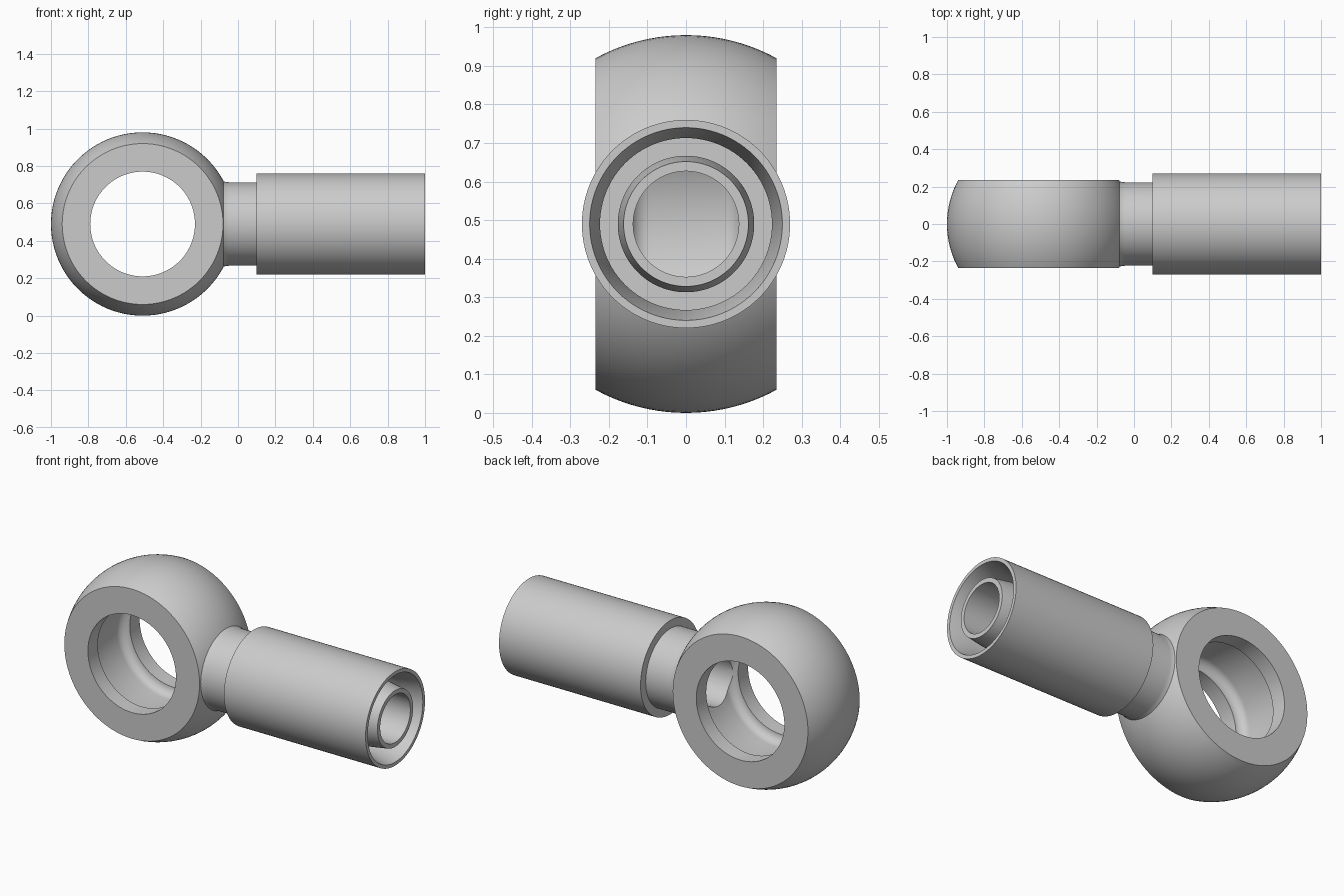
import bpy, bmesh
from math import sin, cos, pi, asin, radians

if "Cube" in bpy.data.objects:
    bpy.data.objects.remove(bpy.data.objects["Cube"], do_unlink=True)

CENTRE_Z = 0.49
EYE_X = -0.51
BALL_R, HALF_WIDTH, HOLE_R = 0.49, 0.235, 0.28
BORE_R = 0.137

steel = bpy.data.materials.new("light grey steel")
steel.use_nodes = True
GREY = (0.6, 0.6, 0.6, 1)
steel.diffuse_color = GREY
steel.node_tree.nodes["Principled BSDF"].inputs["Base Color"].default_value = GREY


def lathe(name, profile, axis, origin_x, segments=96):
    """Spin a closed profile of (along, radius) points around the x or y axis."""
    bm = bmesh.new()
    rings = []
    for i in range(segments):
        a = 2 * pi * i / segments
        ring = []
        for along, r in profile:
            side, up = r * cos(a), r * sin(a)
            co = (along, side, up) if axis == "x" else (side, along, up)
            ring.append(bm.verts.new(co))
        rings.append(ring)
    n = len(profile)
    for i in range(segments):
        here, there = rings[i], rings[(i + 1) % segments]
        for j in range(n):
            k = (j + 1) % n
            bm.faces.new((here[j], here[k], there[k], there[j]))
    bmesh.ops.recalc_face_normals(bm, faces=bm.faces)
    mesh = bpy.data.meshes.new(name)
    bm.to_mesh(mesh)
    bm.free()
    mesh.materials.append(steel)
    obj = bpy.data.objects.new(name, mesh)
    obj.location = (origin_x, 0, CENTRE_Z)
    bpy.context.collection.objects.link(obj)
    return obj


def activate(obj):
    bpy.ops.object.select_all(action="DESELECT")
    obj.select_set(True)
    bpy.context.view_layer.objects.active = obj


def smooth(obj):
    activate(obj)
    bpy.ops.object.shade_smooth_by_angle(angle=radians(30))


# Eye: a ball with two flat sides, a through hole and a rounded inner groove
edge = asin(HALF_WIDTH / BALL_R)
STEPS = 20
ball = [(BALL_R * sin(t), BALL_R * cos(t))
        for t in (edge * (2 * i / STEPS - 1) for i in range(STEPS + 1))]
GROOVE, FILLET = 0.145, 0.05
corner = [(GROOVE - FILLET + FILLET * cos(t), HOLE_R + FILLET * sin(t))
          for t in (pi / 2 * i / 8 for i in range(9))]
hole = [(HALF_WIDTH, HOLE_R)] + corner
hole += [(-y, r) for y, r in reversed(hole)]
eye = lathe("eye", ball + hole, "y", EYE_X)

# Cross drilling from the stem into the eye
bpy.ops.mesh.primitive_cylinder_add(
    vertices=96, radius=BORE_R, depth=0.6,
    location=(EYE_X + 0.3, 0, CENTRE_Z), rotation=(0, pi / 2, 0))
drill = bpy.context.object
drill.name = "bore_cutter"
drill.hide_render = True
drill.data.materials.append(steel)
cut = eye.modifiers.new("bore", "BOOLEAN")
cut.operation = "DIFFERENCE"
cut.solver = "EXACT"
cut.object = drill
activate(eye)
bpy.ops.object.modifier_apply(modifier=cut.name)
bpy.data.objects.remove(drill, do_unlink=True)
smooth(eye)

# Neck with a small flare at the eye, and the hollow tapered insert
neck = lathe("neck_and_insert", [
    (-0.165, BORE_R), (-0.165, 0.223), (-0.095, 0.234), (-0.08, 0.23),
    (-0.068, 0.225), (-0.05, 0.223), (0.35, 0.223), (0.35, 0.177),
    (0.9, 0.177), (1.0, 0.162), (1.0, BORE_R)], "x", 0)
smooth(neck)

# Outer sleeve, flared inside at the open end
sleeve = lathe("sleeve", [
    (0.1, 0.2), (0.1, 0.27), (1.0, 0.27), (1.0, 0.25),
    (0.88, 0.223), (0.4, 0.223), (0.4, 0.17), (0.3, 0.17), (0.3, 0.2)], "x", 0)
smooth(sleeve)
